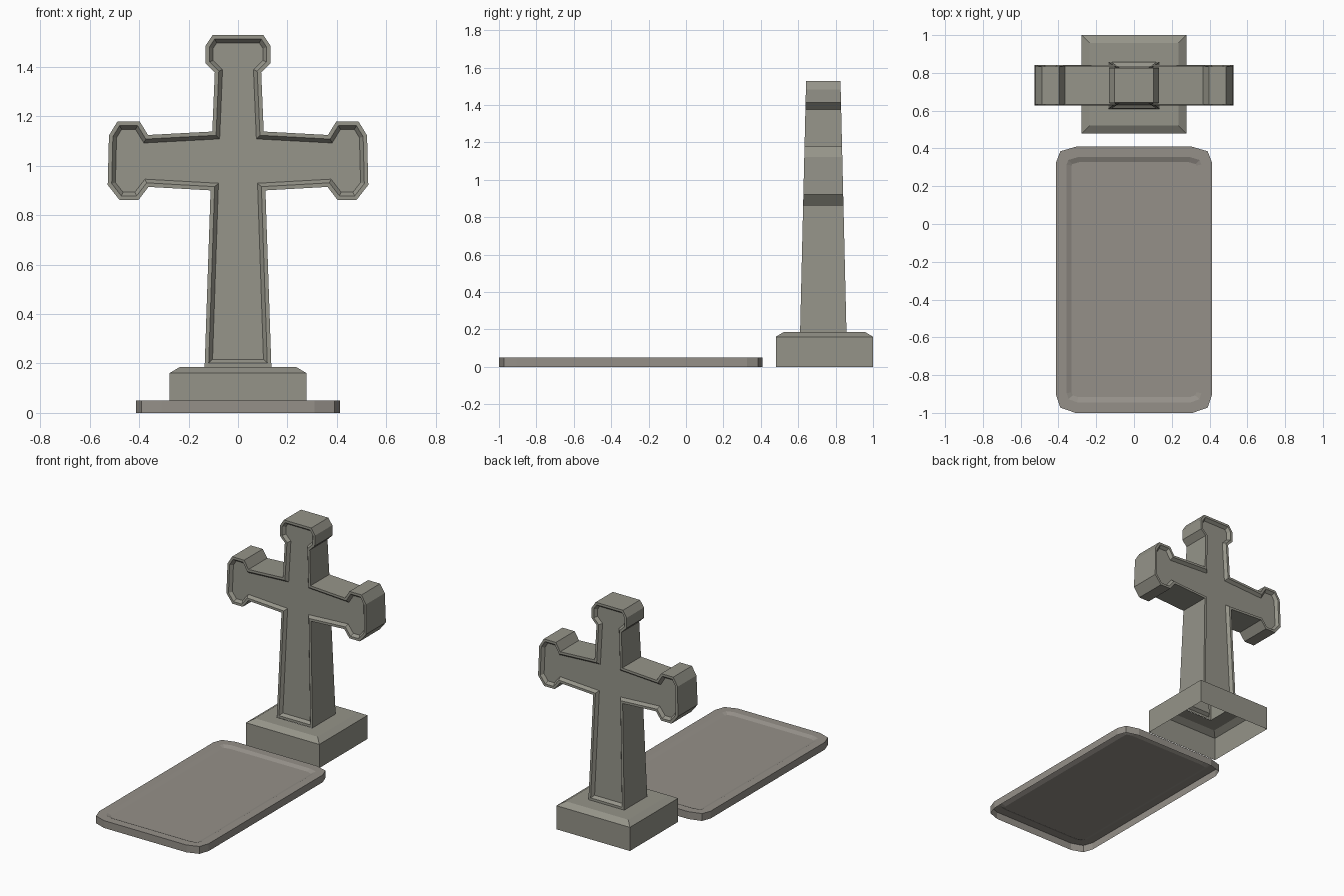
import bpy, bmesh

if "Cube" in bpy.data.objects:
    bpy.data.objects.remove(bpy.data.objects["Cube"])


def material(name, rgb):
    m = bpy.data.materials.new(name)
    m.diffuse_color = (*rgb, 1)
    m.use_nodes = True
    m.node_tree.nodes["Principled BSDF"].inputs["Base Color"].default_value = m.diffuse_color
    return m


STONE = material("grey stone", (0.30, 0.295, 0.25))
WARM = material("warm grey stone", (0.30, 0.28, 0.25))


def finish(bm, name, mat):
    me = bpy.data.meshes.new(name)
    bm.to_mesh(me)
    bm.free()
    me.materials.append(mat)
    ob = bpy.data.objects.new(name, me)
    bpy.context.collection.objects.link(ob)
    return ob


def loft(bm, rings):
    """Join closed rings of points with quads; returns vertex rings."""
    vr = [[bm.verts.new(p) for p in r] for r in rings]
    for a, b in zip(vr, vr[1:]):
        n = len(a)
        for i in range(n):
            j = (i + 1) % n
            bm.faces.new((a[i], a[j], b[j], b[i]))
    return vr


def sink_panel(bm, face, rim, slope, depth):
    """Flat rim, then a sloping wall down to a recessed panel."""
    bm.normal_update()
    bmesh.ops.inset_individual(bm, faces=[face], thickness=rim, depth=0, use_even_offset=True)
    bm.normal_update()
    bmesh.ops.inset_individual(bm, faces=[face], thickness=slope, depth=-depth, use_even_offset=True)


# Grave slab: open underneath, clipped corners, recessed top
right = [(0.31, -1.0), (0.39, -0.972), (0.413, -0.905),
         (0.413, 0.325), (0.39, 0.385), (0.304, 0.41)]
outline = right + [(-x, y) for x, y in reversed(right)]
bm = bmesh.new()
rings = loft(bm, [[(x, y, z) for x, y in outline] for z in (0, 0.05)])
sink_panel(bm, bm.faces.new(rings[1]), 0.056, 0.027, 0.012)
finish(bm, "grave_slab", WARM)


# Plinth: open underneath, bevelled top with an opening under the cross
def rect(hx, hy, cy, z):
    return [(-hx, cy - hy, z), (hx, cy - hy, z), (hx, cy + hy, z), (-hx, cy + hy, z)]


bm = bmesh.new()
loft(bm, [rect(0.277, 0.26, 0.74, 0), rect(0.277, 0.26, 0.74, 0.161),
          rect(0.235, 0.218, 0.74, 0.186), rect(0.135, 0.124, 0.733, 0.186)])
finish(bm, "plinth", STONE)

# Cross: flared ends, depth tapering with height, recessed front and back
half = [(0.135, 0.186), (0.111, 0.90), (0.362, 0.914), (0.402, 0.862),
        (0.480, 0.862), (0.527, 0.922), (0.522, 1.122), (0.488, 1.178),
        (0.397, 1.178), (0.364, 1.124), (0.104, 1.138), (0.094, 1.376),
        (0.131, 1.413), (0.132, 1.484), (0.103, 1.528)]
outline = half + [(-x, z) for x, z in reversed(half)]


def depth_at(z):
    return 0.124 - 0.032 * (z - 0.186) / 1.342


bm = bmesh.new()
back, front = loft(bm, [[(x, 0.734 + s * depth_at(z), z) for x, z in outline] for s in (1, -1)])
# the foot face is hidden inside the plinth opening
foot = [f for f in bm.faces if all(v.co.z < 0.19 for v in f.verts)]
bmesh.ops.delete(bm, geom=foot, context='FACES_ONLY')
for f in (bm.faces.new(front), bm.faces.new(back[::-1])):
    sink_panel(bm, f, 0.016, 0.015, 0.02)
finish(bm, "cross", STONE)
